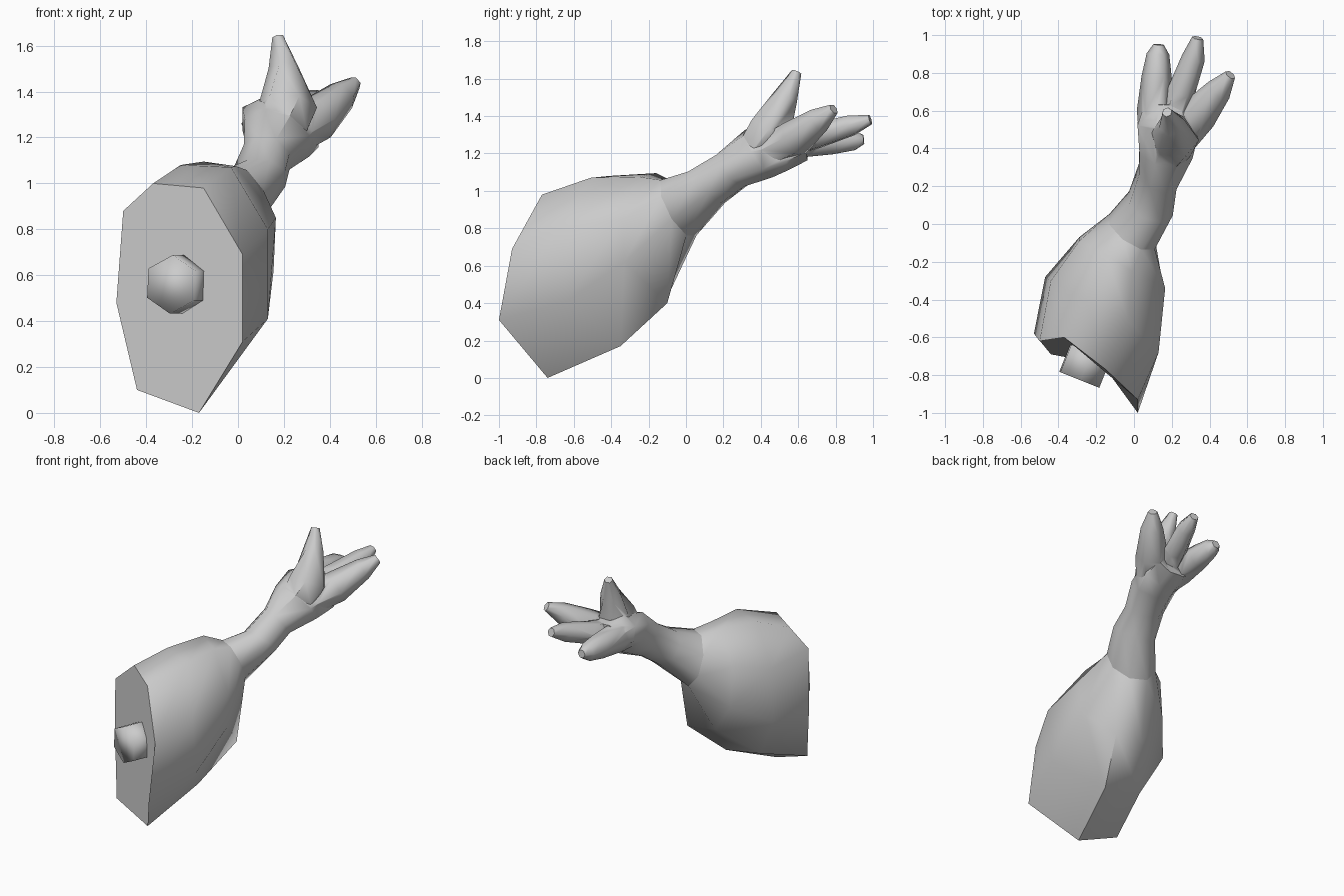
import bpy, math
from mathutils import Vector as V

if "Cube" in bpy.data.objects:
    bpy.data.objects.remove(bpy.data.objects["Cube"])


def activate(ob):
    bpy.ops.object.select_all(action='DESELECT')
    ob.select_set(True)
    bpy.context.view_layer.objects.active = ob


def loft(name, rings, caps=(True, True), angle=60):
    """Skin a list of equal-length point rings."""
    n = len(rings[0])
    verts = [p for r in rings for p in r]
    faces = [(k*n+i, k*n+(i+1) % n, (k+1)*n+(i+1) % n, (k+1)*n+i)
             for k in range(len(rings)-1) for i in range(n)]
    if caps[0]:
        faces.append(tuple(reversed(range(n))))
    if caps[1]:
        faces.append(tuple(range(len(verts)-n, len(verts))))
    me = bpy.data.meshes.new(name)
    me.from_pydata(verts, [], faces)
    ob = bpy.data.objects.new(name, me)
    bpy.context.collection.objects.link(ob)
    activate(ob)
    bpy.ops.object.mode_set(mode='EDIT')
    bpy.ops.mesh.select_all(action='SELECT')
    bpy.ops.mesh.normals_make_consistent(inside=False)
    bpy.ops.object.mode_set(mode='OBJECT')
    bpy.ops.object.shade_smooth_by_angle(angle=math.radians(angle))
    return ob


def ring(c, u, v, n=8, start=22.5):
    """Polygon around c spanned by half-axes u and v."""
    out = []
    for i in range(n):
        a = math.radians(start + 360*i/n)
        out.append(V(c) + V(u)*math.cos(a) + V(v)*math.sin(a))
    return out


def tube(name, pts, n=6, start=0, angle=60):
    """Tapered tube through (x, y, z, radius) points."""
    rings = []
    for i, p in enumerate(pts):
        d = V(pts[min(i+1, len(pts)-1)][:3]) - V(pts[max(i-1, 0)][:3])
        u = d.cross(V((0, 0, 1))).normalized()
        v = u.cross(d).normalized()
        rings.append(ring(p[:3], u*p[3], v*p[3], n, start))
    return loft(name, rings, angle=angle)


# Sleeve: slanted flat cut, bulging middle, narrow cuff
cut = [V(p) for p in [
    (0.02, -0.93, 0.69), (-0.15, -0.77, 0.98), (-0.37, -0.60, 1.0), (-0.50, -0.62, 0.88),
    (-0.53, -0.58, 0.48), (-0.44, -0.69, 0.10), (-0.17, -0.74, 0.0), (0.02, -1.0, 0.31)]]
middle = [V(p) for p in [
    (0.13, -0.68, 0.80), (-0.03, -0.51, 1.07), (-0.25, -0.41, 1.08), (-0.44, -0.30, 0.85),
    (-0.47, -0.28, 0.50), (-0.33, -0.34, 0.22), (-0.06, -0.35, 0.17), (0.13, -0.64, 0.41)]]
front = [V(p) for p in [
    (0.165, -0.34, 0.85), (-0.01, -0.25, 1.075), (-0.15, -0.16, 1.095), (-0.29, -0.09, 0.90),
    (-0.29, -0.07, 0.63), (-0.15, -0.10, 0.43), (0.06, -0.10, 0.40), (0.155, -0.33, 0.62)]]
cuff = ring((-0.01, -0.04, 0.91), (0.13, -0.07, 0), (0, -0.075, 0.16))
loft("sleeve", [cut, middle, front, cuff], caps=(True, False))

# Bone stub poking out of the cut
tube("bone", [(-0.22, -0.65, 0.56, 0.128), (-0.29, -0.825, 0.56, 0.128)], start=33, angle=180)

# Wrist and palm
hand = loft("hand", [
    cuff,
    ring((0.09, 0.11, 1.02), (0.125, -0.03, 0), (0, -0.095, 0.09)),
    ring((0.125, 0.25, 1.115), (0.108, -0.04, -0.02), (0, -0.08, 0.092)),
    ring((0.17, 0.39, 1.20), (0.152, -0.01, -0.04), (0, -0.085, 0.12)),
    ring((0.185, 0.53, 1.245), (0.18, 0.0, -0.04), (0, -0.02, 0.128)),
    ring((0.195, 0.64, 1.255), (0.15, 0.0, -0.01), (0, -0.01, 0.095))])

# Thumb and three spread fingers, merged into the hand
digits = {
    "thumb": [(0.18, 0.37, 1.19, 0.11), (0.215, 0.46, 1.33, 0.13),
              (0.20, 0.53, 1.50, 0.07), (0.175, 0.592, 1.637, 0.027)],
    "inner_finger": [(0.11, 0.42, 1.23, 0.08), (0.11, 0.60, 1.26, 0.095),
                     (0.12, 0.78, 1.265, 0.08), (0.127, 0.90, 1.27, 0.06),
                     (0.13, 0.95, 1.275, 0.028)],
    "middle_finger": [(0.19, 0.50, 1.245, 0.085), (0.25, 0.70, 1.295, 0.074),
                      (0.315, 0.88, 1.35, 0.062), (0.337, 0.985, 1.382, 0.03)],
    "outer_finger": [(0.22, 0.42, 1.20, 0.09), (0.34, 0.58, 1.28, 0.102),
                     (0.45, 0.71, 1.38, 0.07), (0.51, 0.79, 1.438, 0.03)],
}
for name, pts in digits.items():
    digit = tube(name, pts)
    mod = hand.modifiers.new(name, 'BOOLEAN')
    mod.operation, mod.solver, mod.object = 'UNION', 'EXACT', digit
    activate(hand)
    bpy.ops.object.modifier_apply(modifier=name)
    bpy.data.objects.remove(digit)
activate(hand)
bpy.ops.object.shade_smooth_by_angle(angle=math.radians(70))
